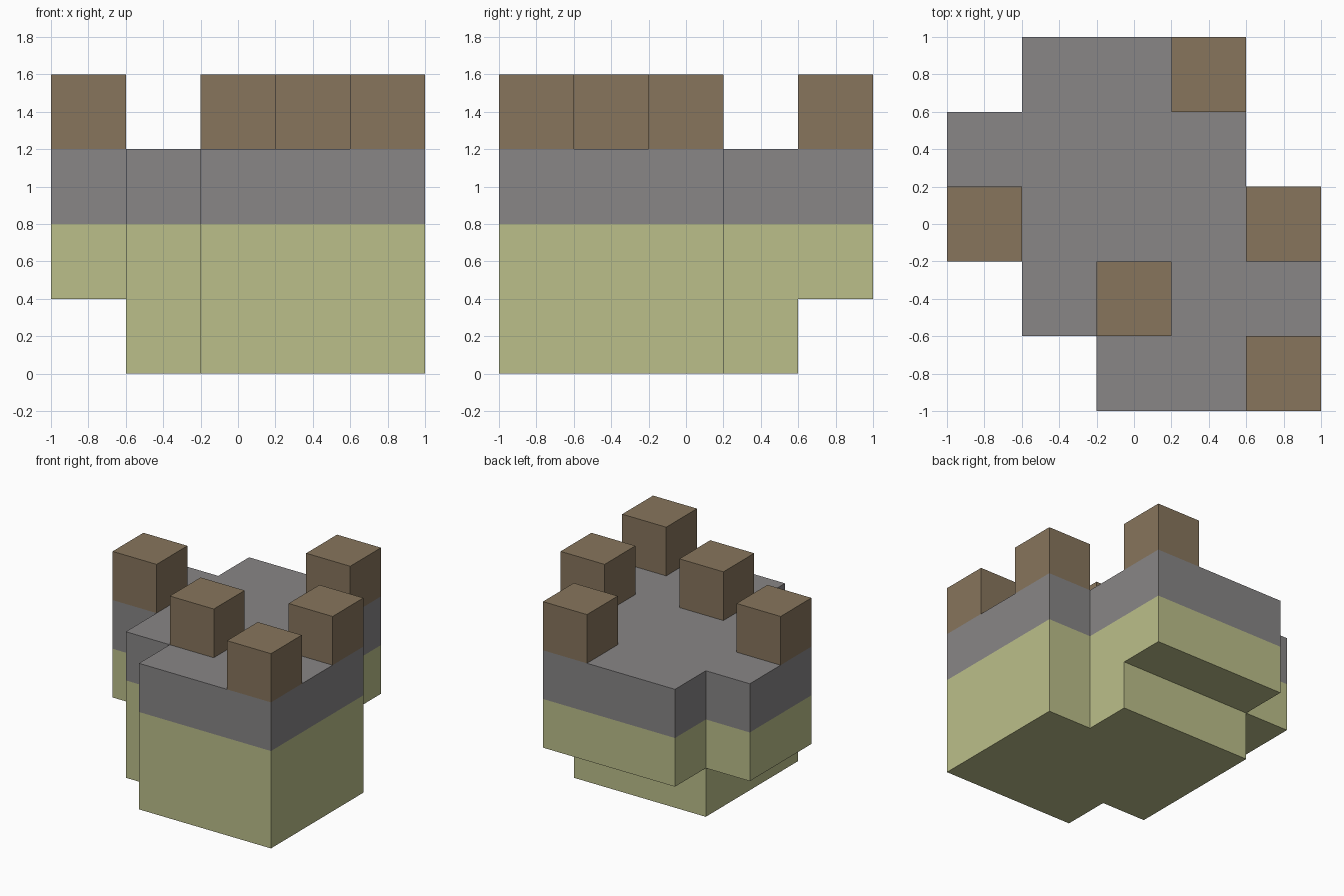
import bpy, bmesh, math
from mathutils import Vector

if "Cube" in bpy.data.objects:
    bpy.data.objects.remove(bpy.data.objects["Cube"], do_unlink=True)

CELL = 0.4

# Floor plans, back row first, each row running from -x to +x
LOWER = [".....", ".###.", ".####", ".####", "..###"]
UPPER = [".###.", "####.", "#####", ".####", "..###"]
TURRETS = ["...#.", ".....", "#...#", "..#..", "....#"]


def cells(plan, level):
    return {(x, 4 - row, level)
            for row, line in enumerate(plan)
            for x, mark in enumerate(line) if mark == "#"}


def material(name, color):
    mat = bpy.data.materials.new(name)
    mat.use_nodes = True
    mat.diffuse_color = (*color, 1)
    mat.node_tree.nodes["Principled BSDF"].inputs["Base Color"].default_value = (*color, 1)
    return mat


walls = cells(LOWER, 0) | cells(UPPER, 1)
deck = cells(UPPER, 2)
turrets = cells(TURRETS, 3)
solid = walls | deck | turrets

AXES = [Vector((1, 0, 0)), Vector((0, 1, 0)), Vector((0, 0, 1))]


def build(name, part, mat):
    """Skin the outer faces of a set of grid cells."""
    bm = bmesh.new()
    for cell in part:
        center = Vector(cell) + Vector((-2, -2, 0.5))
        for i in range(3):
            for sign in (1, -1):
                n = AXES[i] * sign
                if tuple(int(c + d) for c, d in zip(cell, n)) in solid:
                    continue
                u = AXES[(i + 1) % 3] * sign
                v = AXES[(i + 2) % 3]
                corners = [center + (n + u * a + v * b) / 2
                           for a, b in ((-1, -1), (1, -1), (1, 1), (-1, 1))]
                bm.faces.new([bm.verts.new(c * CELL) for c in corners])
    bmesh.ops.remove_doubles(bm, verts=bm.verts, dist=0.001)
    bmesh.ops.dissolve_limit(bm, angle_limit=math.radians(1),
                             verts=bm.verts, edges=bm.edges)
    mesh = bpy.data.meshes.new(name)
    bm.to_mesh(mesh)
    bm.free()
    mesh.materials.append(mat)
    obj = bpy.data.objects.new(name, mesh)
    bpy.context.collection.objects.link(obj)


# Stepped base, flat deck and the blocks standing on it
build("base_walls", walls, material("pale olive", (0.50, 0.52, 0.255)))
build("deck", deck, material("grey", (0.246, 0.237, 0.24)))
for i, cell in enumerate(sorted(turrets)):
    if i == 0:
        brown = material("brown", (0.242, 0.178, 0.107))
    build(f"top_block_{i + 1}", {cell}, brown)
